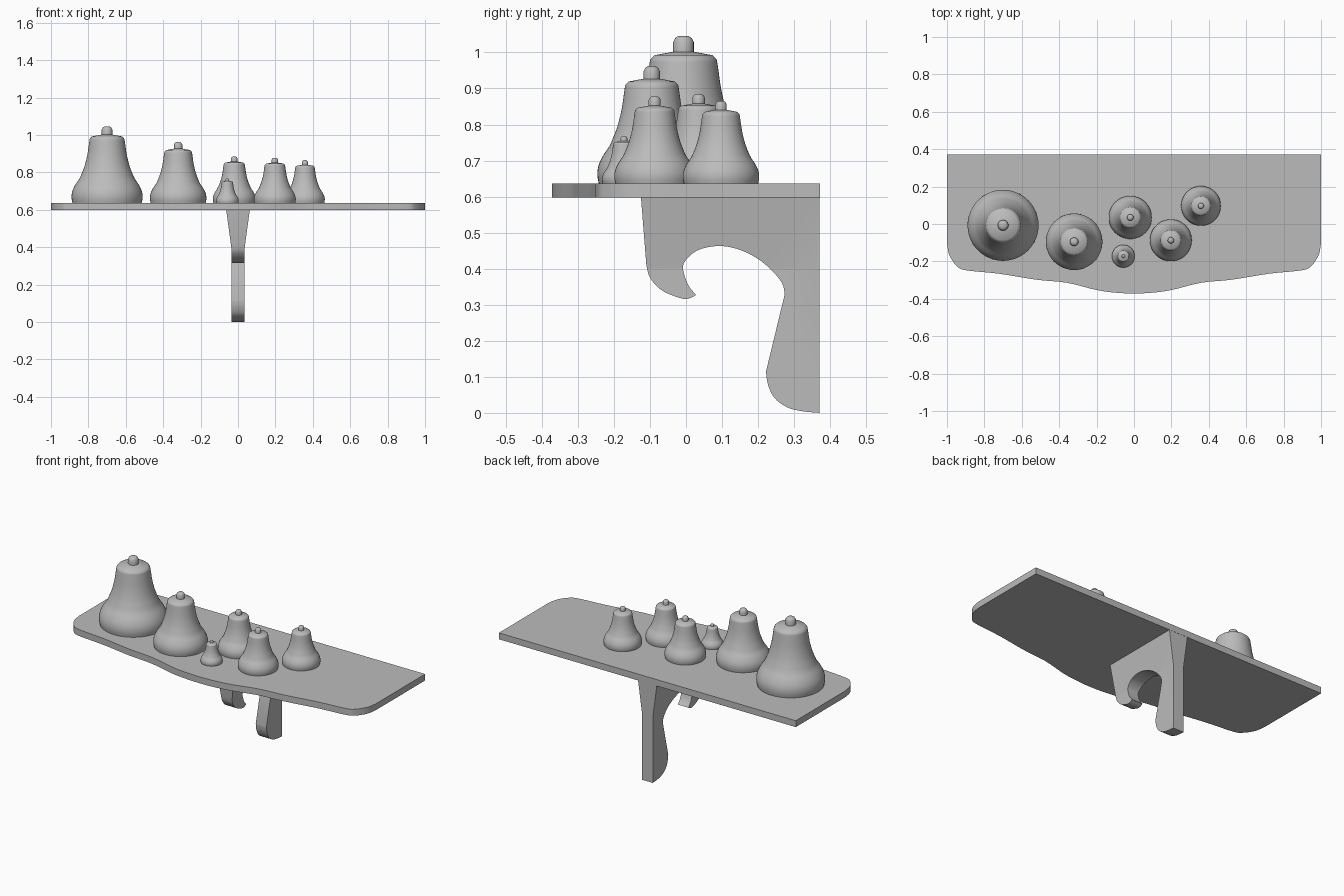
import bpy, bmesh, math

if "Cube" in bpy.data.objects:
    bpy.data.objects.remove(bpy.data.objects["Cube"])

grey = bpy.data.materials.new("plain grey")
grey.diffuse_color = (0.5, 0.5, 0.5, 1)
grey.use_nodes = True
grey.node_tree.nodes["Principled BSDF"].inputs["Base Color"].default_value = grey.diffuse_color


def finish(name, bm, angle=35):
    bmesh.ops.recalc_face_normals(bm, faces=bm.faces)
    me = bpy.data.meshes.new(name)
    bm.to_mesh(me)
    bm.free()
    me.materials.append(grey)
    me.shade_smooth()
    me.set_sharp_from_angle(angle=math.radians(angle))
    ob = bpy.data.objects.new(name, me)
    bpy.context.collection.objects.link(ob)
    return ob


def prism(points, offset):
    """Fill an outline and extrude it by an offset vector."""
    bm = bmesh.new()
    face = bm.faces.new([bm.verts.new(p) for p in points])
    ext = bmesh.ops.extrude_face_region(bm, geom=[face], use_keep_orig=True)
    verts = [g for g in ext["geom"] if isinstance(g, bmesh.types.BMVert)]
    bmesh.ops.translate(bm, verts=verts, vec=offset)
    return bm


def smooth_path(pts, steps=4):
    """Catmull-Rom curve through an open list of 2D points."""
    p = [pts[0]] + pts + [pts[-1]]
    out = []
    for i in range(1, len(p) - 2):
        for s in range(steps):
            t = s / steps
            out.append(tuple(0.5 * (2 * b + (c - a) * t + (2 * a - 5 * b + 4 * c - d) * t * t
                                    + (3 * b - a - 3 * c + d) * t ** 3)
                             for a, b, c, d in zip(*p[i - 1:i + 3])))
    return out + [pts[-1]]


# Shelf: straight back, rounded front corners, wavy front edge
BASE, TOP = 0.598, 0.637
half = [(-1, -0.10), (-0.988, -0.165), (-0.95, -0.222), (-0.90, -0.247), (-0.72, -0.266),
        (-0.52, -0.298), (-0.36, -0.314), (-0.2, -0.353), (-0.1, -0.367), (0, -0.372)]
front = half + [(-x, y) for x, y in reversed(half[:-1])]
outline = [(-1, 0.372)] + smooth_path(front) + [(1, 0.372)]
finish("shelf", prism([(x, y, BASE) for x, y in outline], (0, 0, TOP - BASE)))

# Bracket: side profile with hook and leg, flared where it meets the shelf
hook = [(-0.11, 0.41), (-0.10, 0.375), (-0.07, 0.342), (-0.03, 0.323), (0.002, 0.316), (0.028, 0.327)]
notch = [(0.028, 0.327), (0.008, 0.352), (-0.005, 0.385), (-0.006, 0.415), (0.03, 0.45), (0.09, 0.463),
         (0.15, 0.452), (0.21, 0.42), (0.26, 0.37), (0.273, 0.335), (0.268, 0.305)]
foot = [(0.222, 0.115), (0.227, 0.08), (0.245, 0.042), (0.28, 0.016), (0.32, 0.005), (0.371, 0.0)]
profile = [(-0.125, BASE)] + smooth_path(hook)[:-1] + smooth_path(notch) + smooth_path(foot) + [(0.371, BASE)]
W = 0.036
bm = prism([(-W, y, z) for y, z in profile], (2 * W, 0, 0))
bmesh.ops.bisect_plane(bm, geom=bm.verts[:] + bm.edges[:] + bm.faces[:],
                       plane_co=(0, 0, 0.4), plane_no=(0, 0, 1))
for v in bm.verts:
    v.co.x *= 1 + 0.75 * max(0, (v.co.z - 0.4) / (BASE - 0.4))
bmesh.ops.triangulate(bm, faces=[f for f in bm.faces if len(f.verts) > 4])
finish("bracket", bm)

# Bells: one turned profile (in units of the rim radius), repeated at six sizes
body = [(0.975, 0), (1.0, 0.15), (0.98, 0.32), (0.90, 0.50), (0.78, 0.68), (0.70, 0.86), (0.63, 1.05),
        (0.555, 1.35), (0.50, 1.72), (0.48, 1.81), (0.42, 1.87)]
knob = [(0.15, 1.92), (0.15, 2.06), (0.12, 2.12), (0.075, 2.15), (0, 2.15)]
turned = [(0, 0)] + smooth_path(body, 3) + knob
bells = [(-0.70, -0.007, 0.19), (-0.32, -0.095, 0.151), (-0.02, 0.035, 0.115),
         (-0.057, -0.172, 0.061), (0.197, -0.087, 0.112), (0.358, 0.097, 0.106)]
for i, (cx, cy, r) in enumerate(bells):
    bm = bmesh.new()
    vs = [bm.verts.new((a * r, 0, b * r)) for a, b in turned]
    es = [bm.edges.new(pair) for pair in zip(vs, vs[1:])]
    bmesh.ops.spin(bm, geom=vs + es, cent=(0, 0, 0), axis=(0, 0, 1), angle=2 * math.pi, steps=48)
    bmesh.ops.remove_doubles(bm, verts=bm.verts, dist=1e-5)
    finish(f"bell_{i + 1}", bm, 40).location = (cx, cy, TOP)
